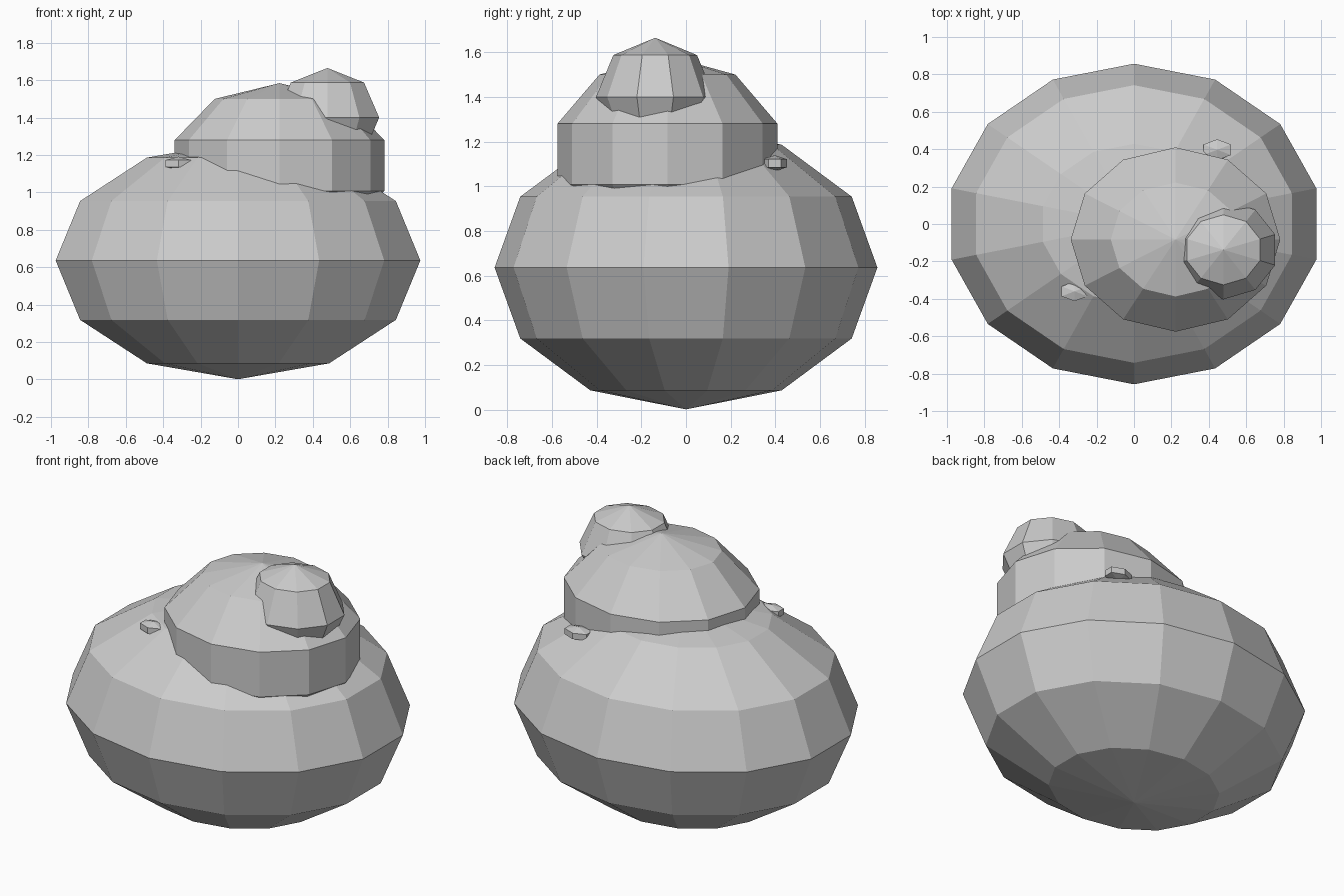
import bpy
import bmesh
from mathutils import Matrix, Vector

cube = bpy.data.objects.get("Cube")
if cube:
    bpy.data.objects.remove(cube, do_unlink=True)

# Single stone colour
stone = bpy.data.materials.new("stone_grey")
stone.use_nodes = True
colour = (0.6, 0.6, 0.6, 1.0)
stone.diffuse_color = colour
stone.node_tree.nodes["Principled BSDF"].inputs["Base Color"].default_value = colour


def boulder(name, centre, radii, segments, rings):
    """Flat-faced squashed ball with a corner on the +x axis."""
    bm = bmesh.new()
    placement = Matrix.Translation(Vector(centre)) @ Matrix.Diagonal((*radii, 1.0))
    bmesh.ops.create_uvsphere(bm, u_segments=segments, v_segments=rings,
                              radius=1.0, matrix=placement)
    mesh = bpy.data.meshes.new(name)
    bm.to_mesh(mesh)
    bm.free()
    mesh.materials.append(stone)
    obj = bpy.data.objects.new(name, mesh)
    bpy.context.collection.objects.link(obj)
    return obj


# Three stacked boulders, each smaller than the one below
boulder("base_boulder", (0, 0, 0.636), (1.0, 0.857, 0.635), 14, 6)
boulder("middle_boulder", (0.222, -0.083, 1.144), (0.589, 0.518, 0.44), 12, 5)
boulder("top_boulder", (0.478, -0.138, 1.4), (0.291, 0.265, 0.265), 10, 4)

# Small pebbles resting on the base
boulder("front_pebble", (-0.318, -0.36, 1.155), (0.092, 0.061, 0.036), 6, 3)
boulder("back_pebble", (0.445, 0.397, 1.103), (0.098, 0.065, 0.036), 6, 3)
